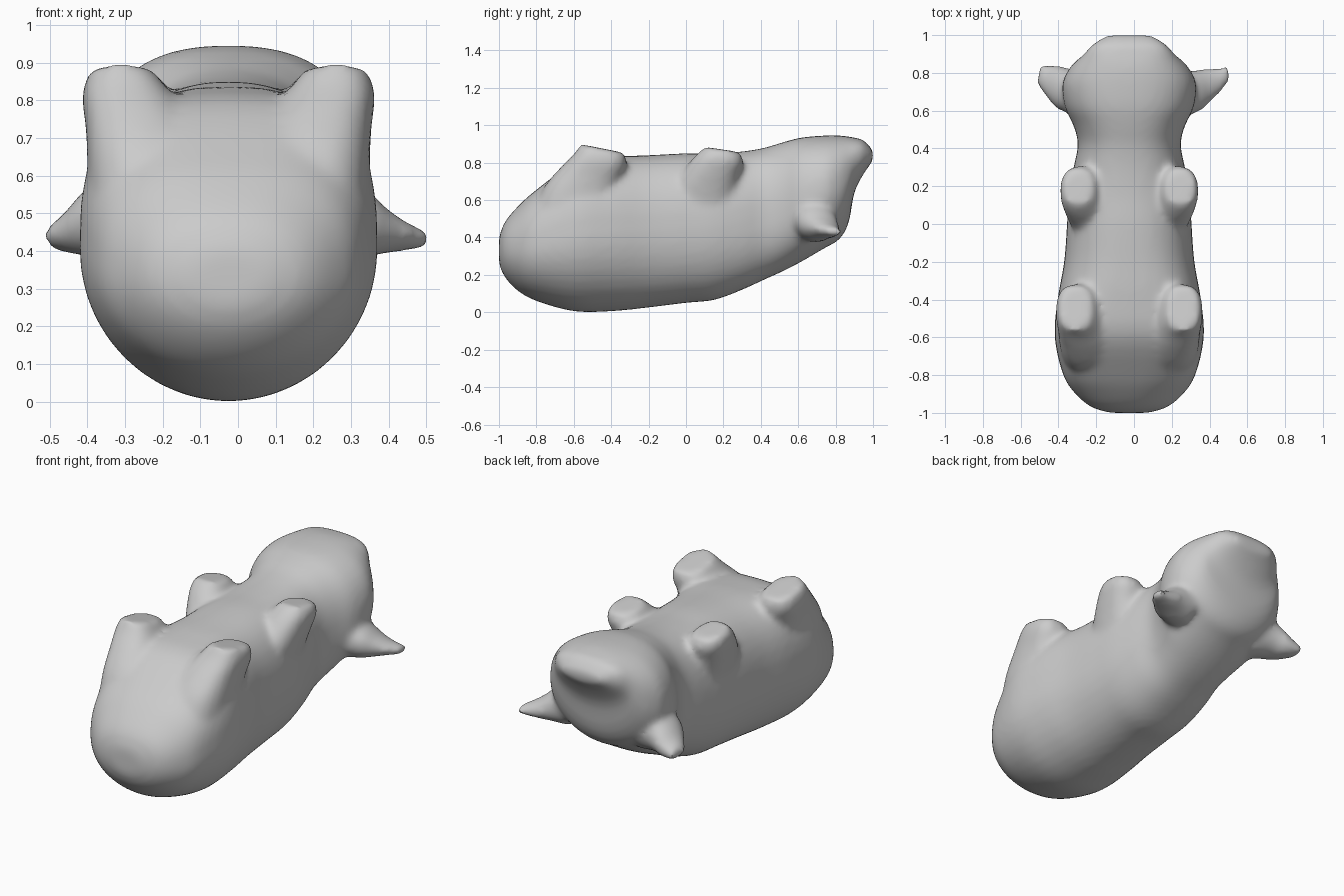
import bpy, bmesh, math
from mathutils import Vector

cube = bpy.data.objects.get("Cube")
if cube:
    bpy.data.objects.remove(cube, do_unlink=True)

CX = -0.025   # the torso sits slightly off the middle

grey = bpy.data.materials.new("plain grey")
grey.use_nodes = True
grey.diffuse_color = (0.6, 0.6, 0.6, 1)
grey.node_tree.nodes["Principled BSDF"].inputs["Base Color"].default_value = (0.6, 0.6, 0.6, 1)


def catmull(a, b, c, d, t):
    return 0.5 * (2 * b + (c - a) * t + (2 * a - 5 * b + 4 * c - d) * t * t
                  + (3 * b - a - 3 * c + d) * t ** 3)


def refine(rows, steps):
    """Smoothly interpolate rows of numbers."""
    out = []
    for i in range(len(rows) - 1):
        quad = [rows[max(i - 1, 0)], rows[i], rows[i + 1], rows[min(i + 2, len(rows) - 1)]]
        for s in range(steps):
            out.append([catmull(*vals, s / steps) for vals in zip(*quad)])
    return out + [list(rows[-1])]


def oval(n, upper, lower):
    """Unit superellipse with its own squareness above and below."""
    pts = []
    for i in range(n):
        a = math.tau * i / n
        c, s = math.cos(a), math.sin(a)
        e = 2 / (upper if s > 0 else lower)
        pts.append((math.copysign(abs(c) ** e, c), math.copysign(abs(s) ** e, s)))
    return pts


def loft(bm, rings):
    """Skin a list of point rings and cap both ends."""
    rings = [[bm.verts.new(p) for p in ring] for ring in rings]
    n = len(rings[0])
    for r0, r1 in zip(rings, rings[1:]):
        for i in range(n):
            bm.faces.new((r0[i], r0[(i + 1) % n], r1[(i + 1) % n], r1[i]))
    bm.faces.new(rings[0][::-1])
    bm.faces.new(rings[-1])


def torso_ring(y, bottom, top, half, upper, lower):
    mid, hz = (bottom + top) / 2, (top - bottom) / 2
    return [(CX + half * c, y, mid + hz * s) for c, s in oval(40, upper, lower)]


def limb(bm, side, origin, sections, u, v, square):
    """Sections are centre x, y, z and two radii along u and v."""
    u, v = Vector(u).normalized(), Vector(v).normalized()
    rings = []
    for x, y, z, ru, rv in refine(sections, 3):
        ring = [Vector((x, y, z)) + u * ru * c + v * rv * s
                for c, s in oval(20, square, square)]
        rings.append([(origin + side * p.x, p.y, p.z) for p in ring])
    loft(bm, rings)


bm = bmesh.new()

# torso and head: y, bottom, top, half width, squareness above and below
torso = [
    (-1.0, 0.26, 0.40, 0.10, 2.2, 2), (-0.97, 0.19, 0.48, 0.20, 2.3, 2),
    (-0.9, 0.115, 0.565, 0.285, 2.4, 2), (-0.8, 0.06, 0.655, 0.35, 2.7, 2),
    (-0.6, 0.005, 0.795, 0.395, 3, 2), (-0.4, 0.005, 0.83, 0.38, 2.8, 2),
    (-0.2, 0.025, 0.84, 0.345, 2.5, 2.1), (0.0, 0.05, 0.85, 0.33, 2.4, 2.2),
    (0.15, 0.065, 0.85, 0.32, 2.4, 2.2), (0.3, 0.12, 0.86, 0.295, 2.4, 2.4),
    (0.42, 0.175, 0.88, 0.272, 2.4, 2.5), (0.52, 0.22, 0.91, 0.295, 2.4, 2.4),
    (0.62, 0.272, 0.935, 0.342, 2.4, 2.2), (0.74, 0.342, 0.945, 0.355, 2.4, 2),
    (0.82, 0.39, 0.945, 0.32, 2.5, 2), (0.87, 0.48, 0.94, 0.275, 2.7, 1.9),
    (0.9, 0.64, 0.933, 0.24, 2.8, 1.9), (0.95, 0.74, 0.92, 0.195, 2.8, 2),
    (1.0, 0.81, 0.865, 0.12, 2.5, 2),
]
loft(bm, [torso_ring(*row) for row in refine(torso, 4)])

hind = [(0.19, -0.60, 0.45, 0.18, 0.24), (0.215, -0.57, 0.62, 0.16, 0.20),
        (0.24, -0.515, 0.73, 0.14, 0.17), (0.272, -0.46, 0.815, 0.118, 0.145),
        (0.285, -0.445, 0.875, 0.085, 0.12)]
fore = [(0.14, 0.07, 0.45, 0.15, 0.20), (0.18, 0.10, 0.64, 0.15, 0.18),
        (0.225, 0.14, 0.745, 0.13, 0.15), (0.26, 0.18, 0.82, 0.107, 0.13),
        (0.27, 0.195, 0.87, 0.08, 0.095)]
# the two ears differ a little: the right one is broader and blunter
left_ear = [(0.24, 0.69, 0.49, 0.12, 0.12), (0.33, 0.705, 0.475, 0.11, 0.095),
            (0.39, 0.735, 0.453, 0.09, 0.06), (0.45, 0.765, 0.438, 0.065, 0.036),
            (0.505, 0.80, 0.43, 0.036, 0.024)]
right_ear = [(0.24, 0.69, 0.49, 0.12, 0.13), (0.36, 0.71, 0.49, 0.115, 0.105),
             (0.41, 0.735, 0.47, 0.105, 0.085), (0.46, 0.765, 0.447, 0.08, 0.05),
             (0.505, 0.795, 0.435, 0.055, 0.03)]
for side, ear in ((-1, right_ear), (1, left_ear)):
    # stubby legs growing out of broad thighs and shoulders
    limb(bm, side, CX, hind, (1, 0, 0), (0, 1, -0.2), 2.6)
    limb(bm, side, CX, fore, (1, 0, 0), (0, 1, -0.15), 2.4)
    # flat pointed ears
    limb(bm, side, 0, ear, (-0.2, 1, -0.15), (0, 0.15, 1), 2)

bmesh.ops.recalc_face_normals(bm, faces=bm.faces)
mesh = bpy.data.meshes.new("pig_body")
bm.to_mesh(mesh)
bm.free()
mesh.materials.append(grey)
pig = bpy.data.objects.new("pig_body", mesh)
bpy.context.collection.objects.link(pig)
bpy.context.view_layer.objects.active = pig
pig.select_set(True)

# fuse the parts into one skin and soften the joins
remesh = pig.modifiers.new("fuse", 'REMESH')
remesh.mode = 'VOXEL'
remesh.voxel_size = 0.016
soften = pig.modifiers.new("soften", 'SMOOTH')
soften.factor = 0.5
soften.iterations = 14
for name in ("fuse", "soften"):
    bpy.ops.object.modifier_apply(modifier=name)
bpy.ops.object.shade_smooth_by_angle(angle=math.radians(35))
